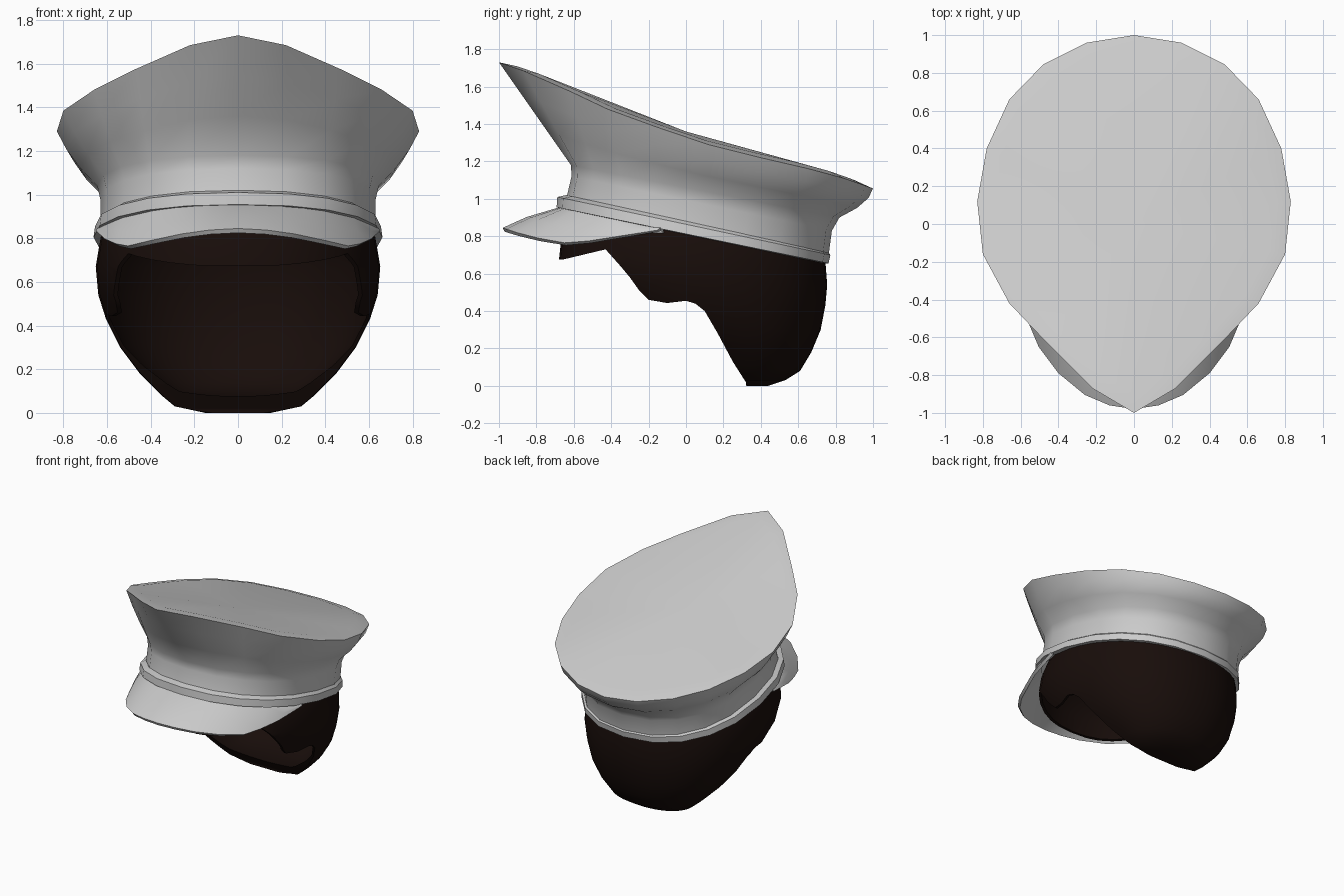
import bpy, bmesh, math
from mathutils import Vector

if "Cube" in bpy.data.objects:
    bpy.data.objects.remove(bpy.data.objects["Cube"])

N = 20


def ring(w, yf, yb, zf, zb, n=N, power=.88):
    """Rounded loop, tilted front to back, starting at the front; power < 1 squares it."""
    pts = []
    for k in range(n):
        a = 2 * math.pi * k / n
        s, c = (math.copysign(abs(v) ** power, v) for v in (math.sin(a), math.cos(a)))
        t = (1 - c) / 2
        pts.append(Vector((w * s, yf + (yb - yf) * t, zf + (zb - zf) * t)))
    return pts


def loft(bm, rings, closed=True):
    rows = [[bm.verts.new(p) for p in r] for r in rings]
    for a, b in zip(rows, rows[1:]):
        n = len(a)
        for i in range(n if closed else n - 1):
            j = (i + 1) % n
            bm.faces.new((a[i], a[j], b[j], b[i]))
    return rows


def finish(bm, name, angle=35, recalc=True):
    if recalc:
        bmesh.ops.recalc_face_normals(bm, faces=bm.faces)
    me = bpy.data.meshes.new(name)
    bm.to_mesh(me)
    bm.free()
    ob = bpy.data.objects.new(name, me)
    bpy.context.collection.objects.link(ob)
    bpy.ops.object.select_all(action='DESELECT')
    ob.select_set(True)
    bpy.context.view_layer.objects.active = ob
    if angle:
        bpy.ops.object.shade_smooth_by_angle(angle=math.radians(angle))
    return ob


def mirrored(half):
    return [Vector((-x, y, z)) for x, y, z in half[:0:-1]] + [Vector(p) for p in half]


# Crown and band: upright band, flared wall up to the pointed rim, slightly domed top
rim_half = [(0, -1.0, 1.73), (.22, -.87, 1.685), (.47, -.62, 1.575), (.66, -.42, 1.48),
            (.80, -.16, 1.385), (.83, .12, 1.29), (.78, .40, 1.22), (.66, .66, 1.16),
            (.48, .845, 1.11), (.25, .96, 1.07), (0, 1.0, 1.055)]
rim = [Vector(p) for p in rim_half] + [Vector((-x, y, z)) for x, y, z in rim_half[-2:0:-1]]
band_top = ring(.645, -.615, .82, 1.18, .90)


def flare(t):
    out = []
    for k, (a, b) in enumerate(zip(band_top, rim)):
        ang = 2 * math.pi * k / N
        push = .028 * math.sin(math.pi * t) * (1 - math.cos(ang)) / 1.4
        out.append(a.lerp(b, t) + Vector((math.sin(ang), -math.cos(ang), 0)) * push)
    return out


bm = bmesh.new()
top_mid = Vector((0, 0, 1.36))
top_ring = [p.lerp(top_mid, .1) + Vector((0, 0, .015)) for p in rim]
rows = loft(bm, [ring(.63, -.645, .76, .98, .68), ring(.63, -.612, .78, 1.12, .83),
                 band_top, flare(.33), flare(.67), rim, top_ring])
centre = bm.verts.new(top_mid)
for i in range(N):
    bm.faces.new((rows[-1][i], rows[-1][(i + 1) % N], centre))
finish(bm, "crown_and_band", 50)

# Raised trim around the lower edge, with a short inner lining
bm = bmesh.new()
loft(bm, [ring(.63, -.64, .76, 1.02, .715), ring(.655, -.688, .772, 1.01, .70),
          ring(.662, -.692, .762, .955, .655), ring(.63, -.65, .74, .945, .655),
          ring(.62, -.60, .75, 1.12, .84)])
finish(bm, "band_trim")

# Visor: curved sheet from the trim out to the front edge
inner = mirrored([(0, -.66, .96), (.11, -.65, .958), (.2, -.635, .955), (.30, -.60, .945),
                  (.39, -.55, .93), (.53, -.40, .895), (.61, -.24, .86), (.64, -.12, .835)])
outer = mirrored([(0, -.98, .845), (.13, -.96, .838), (.26, -.905, .82), (.40, -.79, .79),
                  (.505, -.65, .765), (.56, -.52, .775), (.61, -.38, .797), (.65, -.15, .833)])
middle = [a.lerp(b, .6) + Vector((0, 0, .012)) for a, b in zip(inner, outer)]
bm = bmesh.new()
loft(bm, [inner, middle, outer], closed=False)
bmesh.ops.recalc_face_normals(bm, faces=bm.faces)
if sum(f.normal.z for f in bm.faces) < 0:
    bmesh.ops.reverse_faces(bm, faces=bm.faces)
visor = finish(bm, "visor", None, recalc=False)
mod = visor.modifiers.new("thickness", 'SOLIDIFY')
mod.thickness = .022
mod.offset = -1
bpy.ops.object.modifier_apply(modifier=mod.name)
bpy.ops.object.shade_smooth_by_angle(angle=math.radians(40))

# Hair: hollow skull-shaped shell (height, half width, front y, back y)
skull = [(0, .15, .30, .44), (.03, .29, .16, .53), (.08, .35, .05, .61), (.18, .45, -.10, .67),
         (.30, .54, -.30, .72), (.43, .605, -.50, .745), (.54, .64, -.62, .755),
         (.67, .652, -.68, .745), (.80, .63, -.665, .72), (.92, .58, -.61, .62),
         (1.03, .42, -.48, .40), (1.10, .20, -.25, .15)]
pivot = Vector((0, .05, .6))


def shell(scale, lift, flip):
    b = bmesh.new()
    rs = []
    for z, w, f, k in skull:
        up = Vector((0, 0, lift * max(0, 1 - z / .3)))
        rs.append([pivot + (p - pivot) * scale + up for p in ring(w, f, k, z, z, 40, .93)])
    rr = loft(b, rs)
    b.faces.new(rr[0])
    b.faces.new(rr[-1])
    bmesh.ops.recalc_face_normals(b, faces=b.faces)
    if flip:
        bmesh.ops.reverse_faces(b, faces=b.faces)
    return b


bm = shell(1, 0, False)
hollow = shell(.975, .06, True)
tmp = bpy.data.meshes.new("hollow")
hollow.to_mesh(tmp)
hollow.free()
bm.from_mesh(tmp)
bpy.data.meshes.remove(tmp)
hair = finish(bm, "hair", None, recalc=False)

# Face opening cut from the hair along its side profile
cut = [(-1.2, -.3), (-1.2, .675), (-.66, .675), (-.43, .73), (-.35, .64), (-.30, .58),
       (-.25, .51), (-.20, .46), (-.1, .443), (0, .455), (.05, .44), (.10, .40),
       (.17, .28), (.25, .13), (.32, .02), (.36, -.3)]
bm = bmesh.new()
sides = loft(bm, [[(x, y, z) for y, z in cut] for x in (-1, 1)])
for s in sides:
    bm.faces.new(s)
cutter = finish(bm, "face_cutter", None)
cutter.hide_render = True
bpy.ops.object.select_all(action='DESELECT')
hair.select_set(True)
bpy.context.view_layer.objects.active = hair
mod = hair.modifiers.new("face_opening", 'BOOLEAN')
mod.operation = 'DIFFERENCE'
mod.solver = 'EXACT'
mod.object = cutter
bpy.ops.object.modifier_apply(modifier=mod.name)
bpy.data.objects.remove(cutter)
bpy.ops.object.shade_smooth_by_angle(angle=math.radians(45))

mat = bpy.data.materials.new("dark_brown_hair")
mat.diffuse_color = (.009, .004, .003, 1)
mat.use_nodes = True
mat.node_tree.nodes["Principled BSDF"].inputs["Base Color"].default_value = mat.diffuse_color
hair.data.materials.append(mat)
